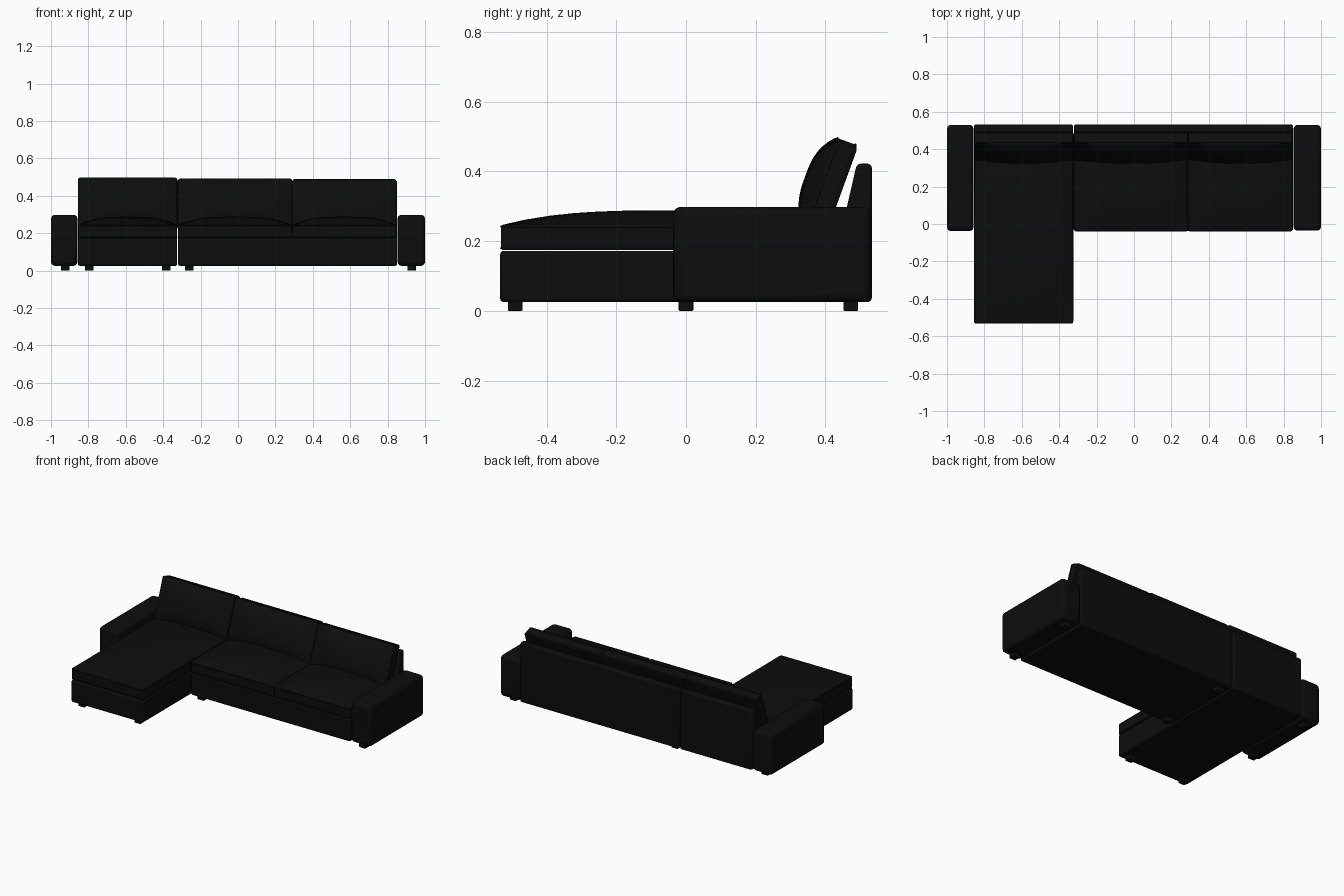
import bpy, bmesh, math
from mathutils import Matrix

cube = bpy.data.objects.get("Cube")
if cube:
    bpy.data.objects.remove(cube, do_unlink=True)


def material(name, rgb):
    m = bpy.data.materials.new(name)
    m.use_nodes = True
    m.diffuse_color = (*rgb, 1)
    bsdf = m.node_tree.nodes["Principled BSDF"]
    bsdf.inputs["Base Color"].default_value = (*rgb, 1)
    bsdf.inputs["Roughness"].default_value = 0.9
    return m


FABRIC = material("black fabric", (0.004, 0.004, 0.004))


def finish(name, bm, bevel, segments=3):
    """Turn a bmesh into a softly bevelled object."""
    bmesh.ops.recalc_face_normals(bm, faces=bm.faces)
    mesh = bpy.data.meshes.new(name)
    bm.to_mesh(mesh)
    bm.free()
    mesh.materials.append(FABRIC)
    ob = bpy.data.objects.new(name, mesh)
    bpy.context.collection.objects.link(ob)
    mod = ob.modifiers.new("soft edges", 'BEVEL')
    mod.width, mod.segments = bevel, segments
    mod.limit_method, mod.angle_limit = 'ANGLE', math.radians(40)
    bpy.ops.object.select_all(action='DESELECT')
    ob.select_set(True)
    bpy.context.view_layer.objects.active = ob
    bpy.ops.object.shade_smooth_by_angle(angle=math.radians(40))
    return ob


def extrude_x(name, x0, x1, profile, bevel):
    """Extrude a (y, z) profile from x0 to x1."""
    bm = bmesh.new()
    face = bm.faces.new([bm.verts.new((x0, y, z)) for y, z in profile])
    ext = bmesh.ops.extrude_face_region(bm, geom=[face])
    moved = [v for v in ext["geom"] if isinstance(v, bmesh.types.BMVert)]
    bmesh.ops.translate(bm, verts=moved, vec=(x1 - x0, 0, 0))
    return finish(name, bm, bevel)


def box(name, x0, x1, y0, y1, z0, z1, bevel):
    return extrude_x(name, x0, x1, [(y0, z0), (y1, z0), (y1, z1), (y0, z1)], bevel)


def piping(name, w, d, z, matrix):
    """Thin welt cord around a cushion rim."""
    curve = bpy.data.curves.new(name, 'CURVE')
    curve.dimensions = '3D'
    curve.bevel_depth, curve.bevel_resolution = 0.0035, 1
    c = 0.01
    quarter = [(w / 2 - c, d / 2), (w / 2, d / 2 - c)]
    loop = (quarter + [(x, -y) for x, y in reversed(quarter)]
            + [(-x, -y) for x, y in quarter] + [(-x, y) for x, y in reversed(quarter)])
    spline = curve.splines.new('POLY')
    spline.points.add(len(loop) - 1)
    for p, (x, y) in zip(spline.points, loop):
        p.co = (x, y, z, 1)
    spline.use_cyclic_u = True
    curve.materials.append(FABRIC)
    ob = bpy.data.objects.new(name, curve)
    ob.matrix_world = matrix
    bpy.context.collection.objects.link(ob)


def cushion(name, w, d, t, crown, matrix, cords):
    """Flat-bottomed cushion of thickness t whose top swells by crown."""
    bm = bmesh.new()
    bmesh.ops.create_cube(bm, size=2)
    bmesh.ops.subdivide_edges(bm, edges=bm.edges[:], cuts=13, use_grid_fill=True)
    for v in bm.verts:
        u, s, h = v.co
        swell = (1 - abs(u) ** 3) * (1 - abs(s) ** 3)
        v.co = (u * w / 2, s * d / 2, (h + 1) / 2 * (t + crown * swell))
    finish(name, bm, 0.01).matrix_world = matrix
    for i, z in enumerate(cords):
        piping(f"{name}_piping_{i + 1}", w, d, z, matrix)


# Bases
box("chaise_base", -0.855, -0.325, -0.533, 0.46, 0.025, 0.172, 0.01)
box("sofa_base", -0.32, 0.85, -0.038, 0.46, 0.025, 0.176, 0.01)

# Armrests
box("right_arm", -1.0, -0.858, -0.038, 0.53, 0.025, 0.298, 0.022)
box("left_arm", 0.853, 1.0, -0.036, 0.53, 0.025, 0.298, 0.022)

# Backrest panels, leaning slightly
BACK = [(0.44, 0.025), (0.533, 0.025), (0.533, 0.422), (0.49, 0.422), (0.462, 0.3), (0.44, 0.25)]
extrude_x("chaise_back", -0.856, -0.326, BACK, 0.012)
extrude_x("sofa_back", -0.321, 0.851, BACK, 0.012)

# Seat and back cushions
sections = [("chaise", -0.853, -0.327, -0.53, 0.497),
            ("middle", -0.319, 0.286, -0.038, 0.492),
            ("left", 0.291, 0.846, -0.038, 0.487)]
for name, x0, x1, front, top in sections:
    w, xc, rear = x1 - x0, (x0 + x1) / 2, 0.44
    place = Matrix.Translation((xc, (front + rear) / 2, 0.174))
    cushion(name + "_seat_cushion", w, rear - front, 0.072, 0.042, place, (0.006, 0.068))
    lean = Matrix.Translation((xc, 0.445, top - 0.149)) @ Matrix.Rotation(math.radians(70), 4, 'X')
    cushion(name + "_back_cushion", w, 0.27, 0.065, 0.045, lean, (0.006, 0.06))

# Short block feet
feet = [(-0.923, 0.0), (-0.923, 0.473), (-0.795, -0.49), (-0.383, -0.49),
        (-0.26, 0.0), (-0.26, 0.473), (0.928, 0.0), (0.928, 0.473)]
for i, (x, y) in enumerate(feet):
    box(f"foot_{i + 1}", x - 0.023, x + 0.023, y - 0.021, y + 0.021, 0, 0.03, 0.003)
